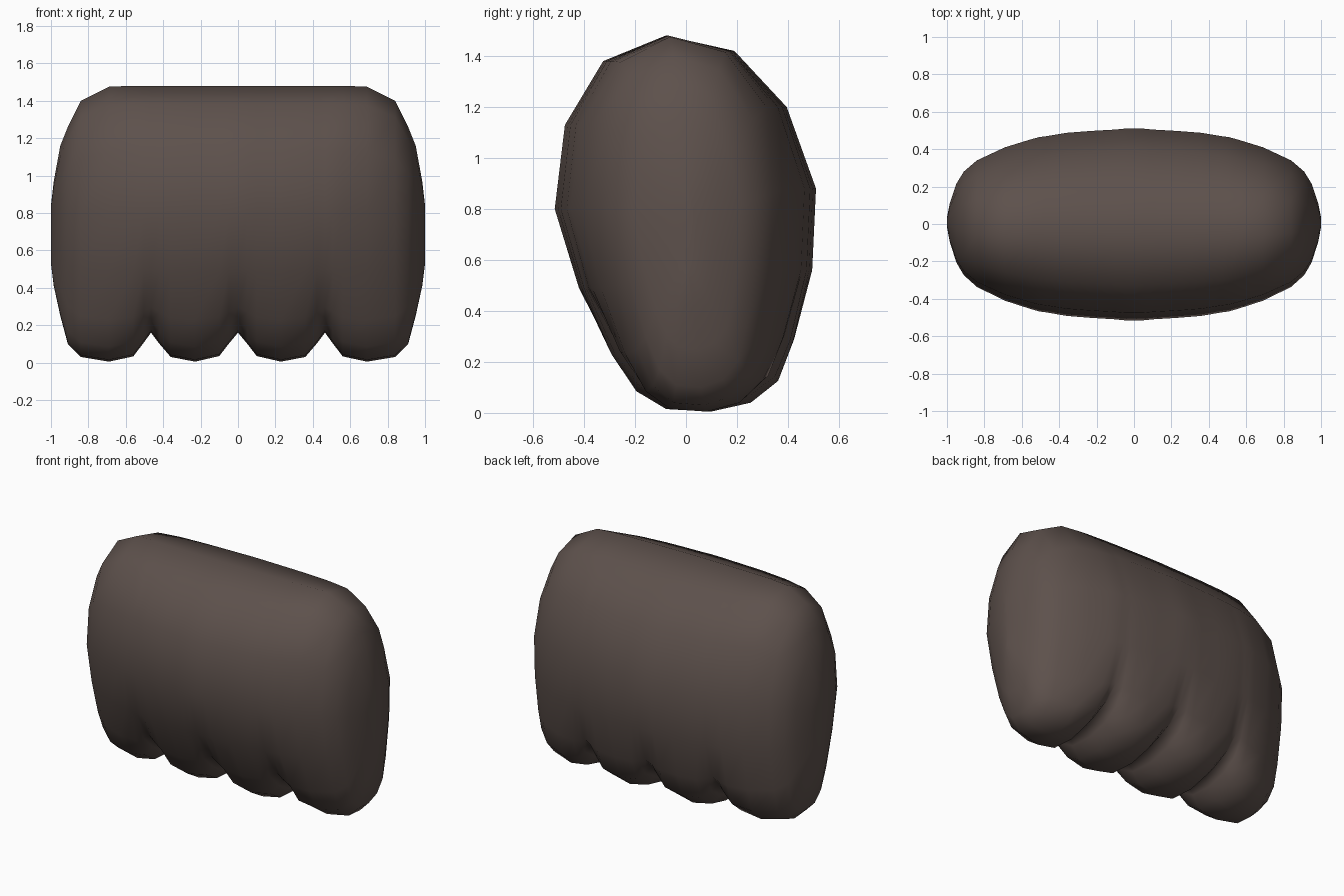
import bpy, bmesh

# Side outline (y, z) at the middle of a lobe
PROFILE = [(-0.08, 1.48), (0.19, 1.42), (0.395, 1.20), (0.51, 0.88),
           (0.495, 0.56), (0.43, 0.28), (0.37, 0.125), (0.26, 0.04),
           (0.10, 0.005), (-0.08, 0.015), (-0.2, 0.085), (-0.3, 0.23),
           (-0.42, 0.49), (-0.515, 0.80), (-0.475, 1.13), (-0.325, 1.38)]
MID = 0.75

# Stations for the right half: x, depth scale, top z, bottom z, groove depth
HALF = [(0.0, 1.0, 1.48, 0.005, 0.155), (0.05, 1.0, 1.48, 0.005, 0.095),
        (0.10, 0.99, 1.48, 0.005, 0.03), (0.23, 0.975, 1.48, 0.005, 0),
        (0.36, 0.955, 1.48, 0.005, 0.025), (0.42, 0.935, 1.48, 0.005, 0.095),
        (0.465, 0.92, 1.48, 0.005, 0.155), (0.505, 0.91, 1.48, 0.005, 0.10),
        (0.56, 0.88, 1.48, 0.005, 0.028), (0.69, 0.80, 1.475, 0.005, 0),
        (0.84, 0.66, 1.40, 0.03, 0), (0.91, 0.54, 1.26, 0.10, 0),
        (0.95, 0.41, 1.16, 0.25, 0), (0.985, 0.20, 0.97, 0.41, 0),
        (1.0, 0.05, 0.84, 0.53, 0)]
STATIONS = [(-s[0],) + s[1:] for s in reversed(HALF[1:])] + HALF


def ring(bm, x, depth, top, bottom, groove):
    verts = []
    for y, z in PROFILE:
        # groove only affects the underside, fading out upwards
        weight = max(0.0, min(1.0, (0.36 - z) / 0.3))
        if z > MID:
            nz = MID + (z - MID) * (top - MID) / (1.48 - MID)
        else:
            nz = MID + (z - MID) * (MID - bottom) / (MID - 0.005)
        nz += groove * weight
        ny = 0.01 + (y - 0.01) * depth
        ny += (0.08 - ny) * groove * weight * 0.7
        verts.append(bm.verts.new((x, ny, nz)))
    return verts


# Paw: rings lofted from side to side
bm = bmesh.new()
rings = [ring(bm, *s) for s in STATIONS]
n = len(PROFILE)
for a, b in zip(rings, rings[1:]):
    for i in range(n):
        j = (i + 1) % n
        bm.faces.new((a[i], a[j], b[j], b[i]))
bm.faces.new(rings[0])
bm.faces.new(rings[-1])
bmesh.ops.recalc_face_normals(bm, faces=bm.faces)
for f in bm.faces:
    f.smooth = True
mesh = bpy.data.meshes.new("paw")
bm.to_mesh(mesh)
bm.free()

brown = bpy.data.materials.new("dark brown")
brown.diffuse_color = (0.11, 0.082, 0.072, 1)
mesh.materials.append(brown)
paw = bpy.data.objects.new("paw", mesh)
bpy.context.collection.objects.link(paw)
